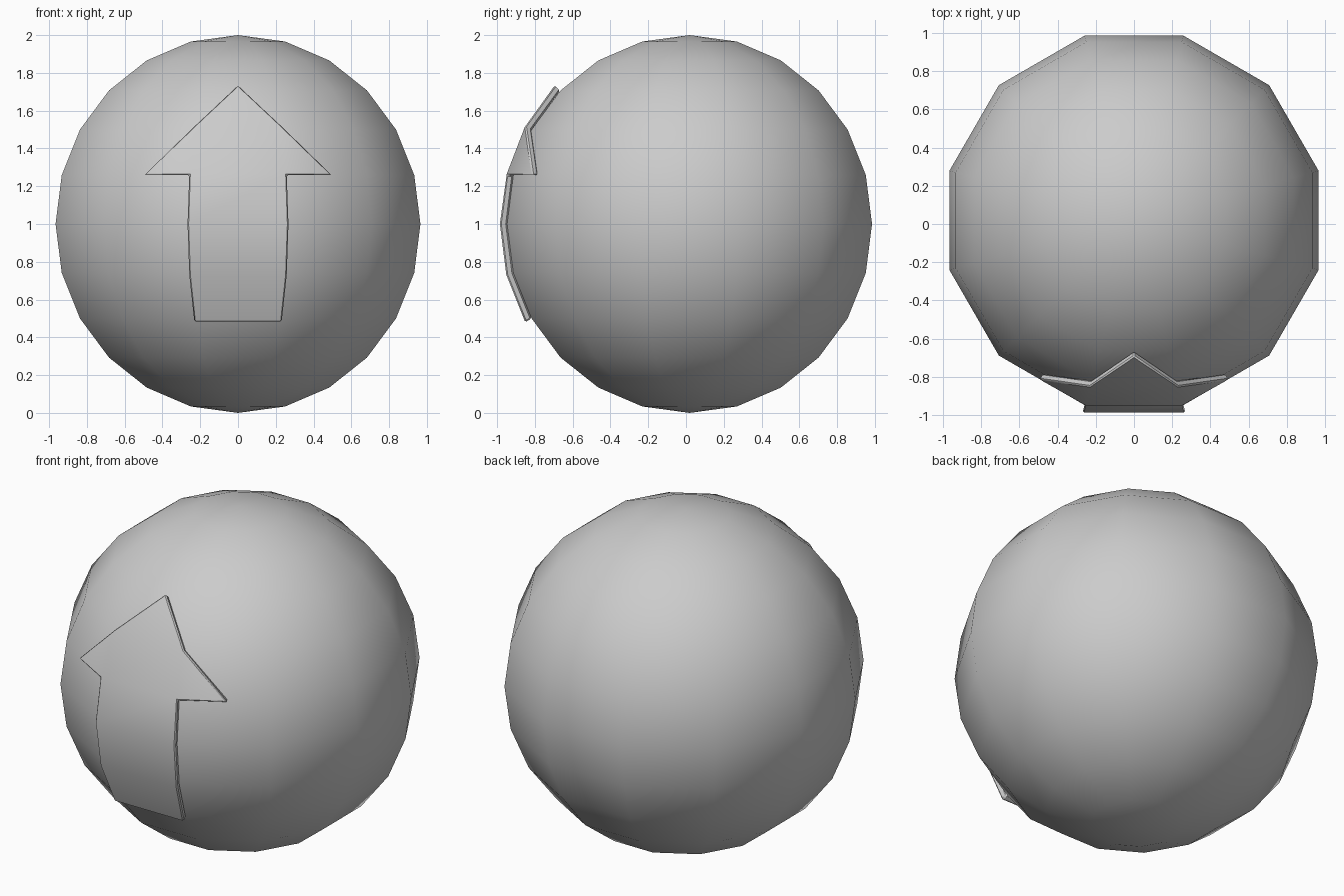
import bpy, bmesh
from math import radians, sin, cos
from mathutils import Vector, Matrix

if "Cube" in bpy.data.objects:
    bpy.data.objects.remove(bpy.data.objects["Cube"])

SEGMENTS, RINGS = 12, 12
STEP = radians(15)
CENTRE = Vector((0, 0.019, 1))
LIFT = 1.04          # arrow's outer surface relative to the ball radius

grey = bpy.data.materials.new("plain grey")
grey.use_nodes = True
colour = (0.6, 0.6, 0.6, 1)
grey.diffuse_color = colour
grey.node_tree.nodes["Principled BSDF"].inputs["Base Color"].default_value = colour


def add_object(name, bm, angle):
    bmesh.ops.recalc_face_normals(bm, faces=bm.faces)
    mesh = bpy.data.meshes.new(name)
    bm.to_mesh(mesh)
    bm.free()
    mesh.materials.append(grey)
    obj = bpy.data.objects.new(name, mesh)
    bpy.context.collection.objects.link(obj)
    bpy.ops.object.select_all(action='DESELECT')
    obj.select_set(True)
    bpy.context.view_layer.objects.active = obj
    bpy.ops.object.shade_smooth_by_angle(angle=radians(angle))
    return obj


# Ball with a flat column of faces turned to the front
bm = bmesh.new()
bmesh.ops.create_uvsphere(bm, u_segments=SEGMENTS, v_segments=RINGS, radius=1)
bmesh.ops.transform(bm, verts=bm.verts,
                    matrix=Matrix.Translation(CENTRE) @ Matrix.Rotation(STEP, 4, 'Z'))
add_object("ball", bm, 60)


# Raised arrow that wraps over the front faces of the ball
def corner(ring, side):
    """Corner of the front column, ring counted down from the top pole."""
    a = ring * STEP
    return Vector((side * sin(STEP) * sin(a), -cos(STEP) * sin(a), cos(a)))


def mirrored_pair(p):
    return [Vector((s * p.x, p.y, p.z)) for s in (-1, 1)]


rows = [[corner(r, s) for s in (-1, 1)] for r in range(8, 3, -1)]
tip = Vector((0, -0.683, 0.71))
wings = mirrored_pair(Vector((0.48, -0.80, 0.259)))

bm = bmesh.new()
inner = [[bm.verts.new(p) for p in row] for row in rows]
tip_vert = bm.verts.new(tip)
wing_verts = [bm.verts.new(p) for p in wings]
for low, high in zip(inner, inner[1:]):
    bm.faces.new((low[0], low[1], high[1], high[0]))
bm.faces.new((inner[4][0], inner[4][1], tip_vert))
bm.faces.new((inner[3][0], inner[4][0], wing_verts[0]))
bm.faces.new((inner[3][1], wing_verts[1], inner[4][1]))

# Thicken outwards, keeping the underside of the head level
extruded = bmesh.ops.extrude_face_region(bm, geom=bm.faces[:], use_keep_orig=True)
for v in [g for g in extruded["geom"] if isinstance(g, bmesh.types.BMVert)]:
    level = abs(v.co.z - cos(5 * STEP)) < 0.001
    z = v.co.z
    v.co *= LIFT
    if level:
        v.co.z = z
bmesh.ops.translate(bm, verts=bm.verts, vec=CENTRE)
arrow = add_object("raised_arrow", bm, 40)
bevel = arrow.modifiers.new("soft rim", 'BEVEL')
bevel.width = 0.008
bevel.segments = 1
bevel.limit_method = 'ANGLE'
bevel.angle_limit = radians(45)
